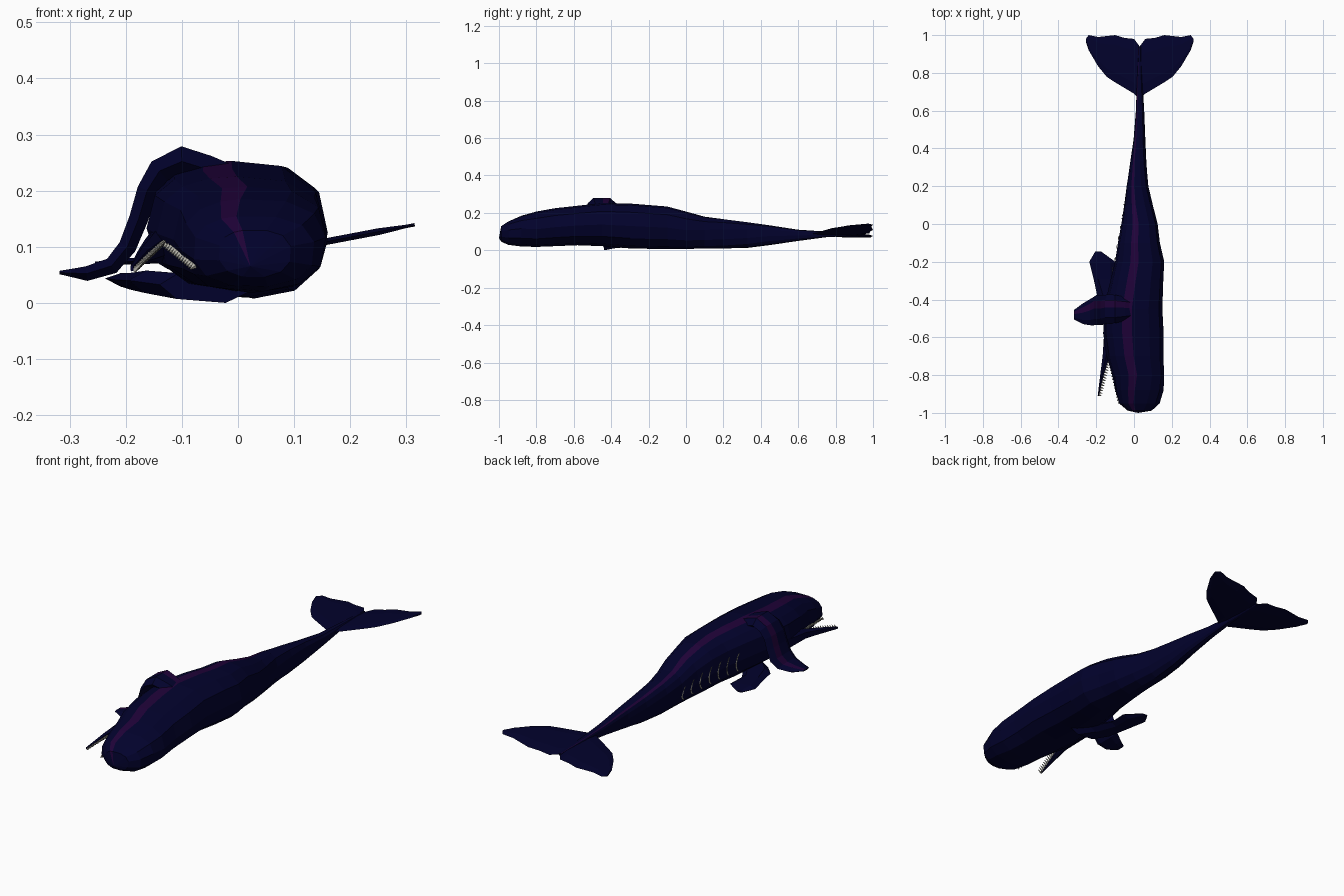
import bpy, bmesh, math
from mathutils import Vector

cube = bpy.data.objects.get("Cube")
if cube:
    bpy.data.objects.remove(cube, do_unlink=True)


def material(name, color):
    mat = bpy.data.materials.new(name)
    mat.use_nodes = True
    mat.diffuse_color = (*color, 1)
    bsdf = next(n for n in mat.node_tree.nodes if n.type == "BSDF_PRINCIPLED")
    bsdf.inputs["Base Color"].default_value = (*color, 1)
    bsdf.inputs["Roughness"].default_value = .8
    return mat


navy = material("dark navy skin", (.0005, .0005, .025))
plum = material("plum stripe", (.014, .0006, .04))
bone = material("bone", (.42, .41, .36))


def finish(name, bm, mats):
    bmesh.ops.recalc_face_normals(bm, faces=bm.faces)
    mesh = bpy.data.meshes.new(name)
    bm.to_mesh(mesh)
    bm.free()
    for mat in mats:
        mesh.materials.append(mat)
    obj = bpy.data.objects.new(name, mesh)
    bpy.context.collection.objects.link(obj)


def loft(name, rings, mats, stripe=None, nose=None):
    """Skin closed rings; the stripe column takes the second material."""
    bm = bmesh.new()
    loops = [[bm.verts.new(p) for p in ring] for ring in rings]
    count = len(loops[0])
    for a, b in zip(loops, loops[1:]):
        for i in range(count):
            j = (i + 1) % count
            face = bm.faces.new((a[i], a[j], b[j], b[i]))
            face.material_index = int(i == stripe)
    if nose:
        tip = bm.verts.new(nose)
        for i in range(count):
            face = bm.faces.new((loops[0][(i + 1) % count], loops[0][i], tip))
            face.material_index = int(i == stripe)
    else:
        bm.faces.new(loops[0])
    bm.faces.new(loops[-1])
    finish(name, bm, mats)


def blade(name, stations, chord, mats, stripe=None):
    """Loft a flat fin along (x, y, z, half chord, half thickness) stations."""
    profile = [(-1, 0), (-.6, 1), (.1, 1), (.6, 1), (1, 0), (.5, -1), (-.6, -1)]
    centres = [Vector(s[:3]) for s in stations]
    chord = Vector(chord).normalized()
    rings = []
    for k, (centre, s) in enumerate(zip(centres, stations)):
        along = centres[min(k + 1, len(centres) - 1)] - centres[max(k - 1, 0)]
        normal = chord.cross(along).normalized()
        rings.append([centre + chord * (u * s[3]) + normal * (v * s[4]) for u, v in profile])
    loft(name, rings, mats, stripe)


# Body: rows of y, right x, left x, bottom z, top z
ROWS = [
    (-.988, -.035, .095, .045, .13),
    (-.95, -.08, .137, .028, .155),
    (-.88, -.1, .157, .02, .185),
    (-.8, -.115, .16, .018, .207),
    (-.7, -.145, .155, .022, .225),
    (-.58, -.163, .157, .027, .238),
    (-.45, -.16, .15, .022, .253),
    (-.3, -.125, .155, .01, .25),
    (-.2, -.1, .16, .008, .242),
    (-.1, -.085, .137, .008, .234),
    (0, -.067, .125, .008, .207),
    (.1, -.052, .1, .008, .18),
    (.2, -.04, .077, .007, .168),
    (.33, -.02, .066, .012, .15),
    (.45, -.002, .06, .028, .133),
    (.6, .01, .054, .05, .11),
    (.75, .015, .045, .07, .1),
    (.94, .024, .036, .079, .091),
]


def body_point(y, degrees, swell=1):
    for a, b in zip(ROWS, ROWS[1:]):
        if y <= b[0]:
            break
    f = (y - a[0]) / (b[0] - a[0])
    _, x0, x1, z0, z1 = [p + (q - p) * f for p, q in zip(a, b)]
    # The body rolls a little at the head and along the tail
    turn = math.radians(degrees + 70 * max(0, -.8 - y) + 60 * min(max(0, y), .47))
    c, s = math.cos(turn), math.sin(turn)
    power = .77 if s > 0 else .87
    rounded = lambda v: math.copysign(abs(v) ** power, v) * swell
    return Vector(((x0 + x1 + (x1 - x0) * rounded(c)) / 2, y,
                   (z0 + z1 + (z1 - z0) * rounded(s)) / 2))


ANGLES = [0, 32, 64, 91, 106, 128, 152, 180, 210, 240, 270, 300, 330]
loft("body", [[body_point(row[0], a) for a in ANGLES] for row in ROWS],
     [navy, plum], ANGLES.index(91), (.022, -1, .065))

# Tail flukes: offset from the tail axis, front edge y, rear edge y
FLUKE = [(0, .66, .94), (.03, .69, .98), (.08, .72, .985), (.13, .75, 1),
         (.175, .78, .995), (.22, .835, .99), (.27, .92, 1), (.285, .965, .98)]
for name, side, rise in (("left_fluke", 1, .19), ("right_fluke", -1, -.05)):
    blade(name, [(.03 + side * d, (y0 + y1) / 2, .085 + rise * d, (y1 - y0) / 2,
                  .006 if d < .25 else .003) for d, y0, y1 in FLUKE], (0, 1, 0), [navy])

# Flippers: one arched over the flank, one lying flat underneath
blade("upper_flipper", [
    (-.01, -.45, .222, .055, .022),
    (-.055, -.45, .238, .065, .025),
    (-.1, -.45, .252, .075, .027),
    (-.14, -.45, .235, .077, .022),
    (-.162, -.455, .2, .078, .018),
    (-.177, -.455, .15, .08, .017),
    (-.197, -.455, .1, .08, .016),
    (-.225, -.465, .066, .072, .015),
    (-.27, -.475, .052, .055, .013),
    (-.318, -.48, .054, .025, .003)], (0, 1, 0), [navy, plum], 2)
blade("lower_flipper", [
    (-.06, -.44, .026, .08, .023),
    (-.12, -.38, .034, .075, .02),
    (-.158, -.29, .036, .056, .015),
    (-.168, -.2, .038, .069, .012),
    (-.19, -.145, .04, .015, .004)], (1, 0, -.08), [navy])

# Lower jaw, hanging open
blade("lower_jaw", [
    (-.125, -.53, .105, .045, .03),
    (-.148, -.7, .1, .026, .018),
    (-.17, -.8, .084, .016, .009),
    (-.189, -.91, .062, .006, .003)], (0, 0, 1), [navy])


# Tooth rows along the jaw and the edge of the head
def tooth_row(name, start, end, lean, count=14):
    bm = bmesh.new()
    start, end, lean = Vector(start), Vector(end), Vector(lean)
    turn = lean.to_track_quat("Z", "Y").to_matrix().to_4x4()
    for i in range(count):
        made = bmesh.ops.create_cone(bm, segments=5, radius1=.006, radius2=.001,
                                     depth=lean.length, cap_ends=True, matrix=turn)
        shift = start.lerp(end, i / (count - 1)) + lean / 2
        bmesh.ops.translate(bm, verts=made["verts"], vec=shift)
    finish(name, bm, [bone])


tooth_row("lower_teeth", (-.142, -.73, .1), (-.186, -.905, .058), (.016, -.006, .014))
tooth_row("upper_teeth", (-.126, -.74, .105), (-.078, -.945, .066), (-.007, -.006, -.006))

# Exposed ribs as slim plates on the belly side
bm = bmesh.new()
for i in range(7):
    y = -.25 + i * .056
    pairs = []
    for k in range(6):
        bend = y + .02 * math.sin(k / 5 * math.pi)
        angle = 166 + k * 7
        pairs.append([bm.verts.new(body_point(bend + w, angle, 1.04)) for w in (-.004, .004)])
    for p, q in zip(pairs, pairs[1:]):
        bm.faces.new((p[0], p[1], q[1], q[0]))
finish("ribs", bm, [bone])
